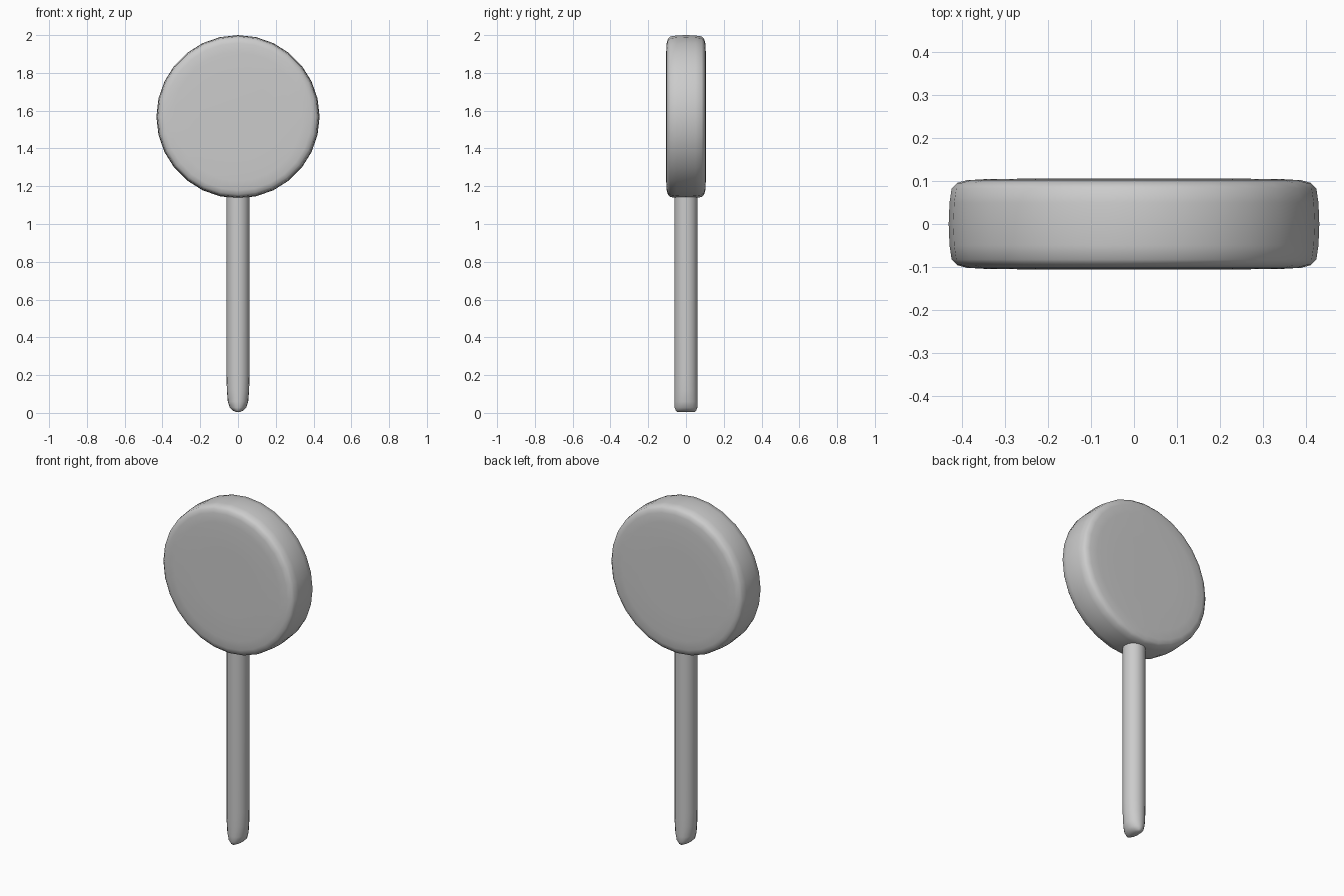
import bpy, bmesh
from math import sin, cos, tau, radians

if "Cube" in bpy.data.objects:
    bpy.data.objects.remove(bpy.data.objects["Cube"])


def loft(name, rings, sides, place):
    """Bridge a stack of elliptical rings (level, radius_a, radius_b), capping both ends."""
    bm = bmesh.new()
    loops = [[bm.verts.new(place(a * cos(tau * i / sides), b * sin(tau * i / sides), h))
              for i in range(sides)] for h, a, b in rings]
    for lo, hi in zip(loops, loops[1:]):
        for i in range(sides):
            j = (i + 1) % sides
            bm.faces.new((lo[i], lo[j], hi[j], hi[i]))
    bm.faces.new(loops[0][::-1])
    bm.faces.new(loops[-1])
    bmesh.ops.recalc_face_normals(bm, faces=bm.faces)
    mesh = bpy.data.meshes.new(name)
    bm.to_mesh(mesh)
    bm.free()
    obj = bpy.data.objects.new(name, mesh)
    bpy.context.collection.objects.link(obj)
    bpy.ops.object.select_all(action='DESELECT')
    obj.select_set(True)
    bpy.context.view_layer.objects.active = obj
    bpy.ops.object.shade_smooth_by_angle(angle=radians(60))
    return obj


# Round head: thick disc facing front, with softened rims
half = [(0.0, 0.432), (0.05, 0.430), (0.083, 0.425), (0.096, 0.412),
        (0.102, 0.39), (0.105, 0.34), (0.106, 0.2)]
profile = [(-y, r) for y, r in reversed(half[1:])] + half
loft("head", [(y, r, r) for y, r in profile], 28,
     lambda a, b, h: (a, h, 1.568 + b))

# Stick: round rod whose lower end narrows sideways to a rounded wedge
stick_rings = [(0.005, 0.010, 0.045), (0.012, 0.027, 0.054), (0.028, 0.044, 0.060),
               (0.06, 0.054, 0.061), (0.12, 0.059, 0.061), (0.2, 0.061, 0.061),
               (1.2, 0.061, 0.061)]
loft("stick", [(z, a, b) for z, a, b in stick_rings], 20,
     lambda a, b, h: (a, b, h))
